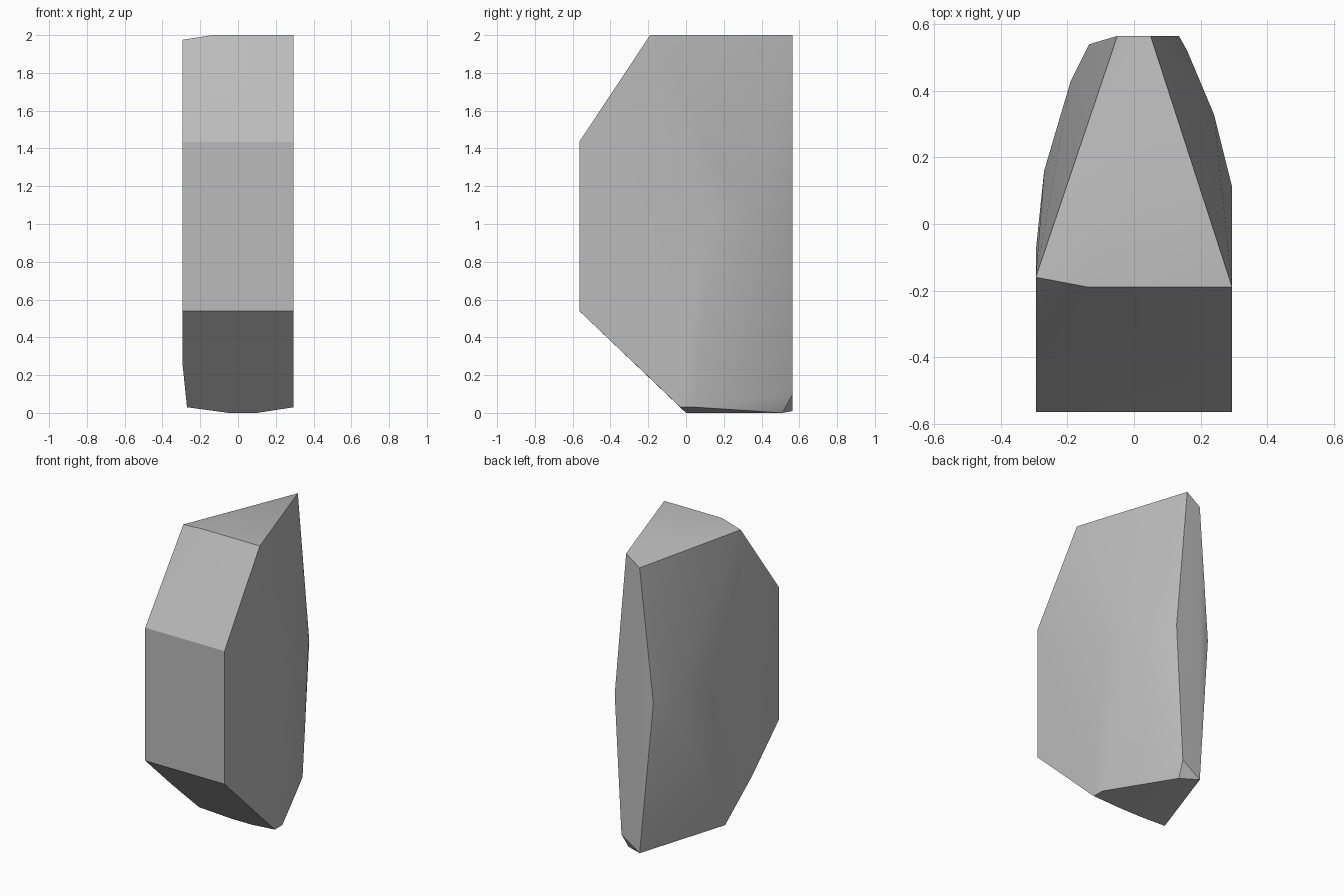
import bpy
import bmesh
import math

default_cube = bpy.data.objects.get("Cube")
if default_cube:
    bpy.data.objects.remove(default_cube, do_unlink=True)

HALF_WIDTH = 0.295
BACK = 0.565


def make_material(name, colour):
    material = bpy.data.materials.new(name)
    material.use_nodes = True
    material.diffuse_color = colour
    material.node_tree.nodes["Principled BSDF"].inputs["Base Color"].default_value = colour
    return material


def build_hull(name, points, material):
    """Wrap a convex solid around the given corner points."""
    mesh = bpy.data.meshes.new(name)
    bm = bmesh.new()
    for point in points:
        bm.verts.new(point)
    hull = bmesh.ops.convex_hull(bm, input=bm.verts[:])
    loose = [v for v in bm.verts if not v.link_faces]
    bmesh.ops.delete(bm, geom=loose, context="VERTS")
    bmesh.ops.dissolve_limit(bm, angle_limit=math.radians(0.5),
                             verts=bm.verts[:], edges=bm.edges[:])
    bmesh.ops.recalc_face_normals(bm, faces=bm.faces[:])
    bm.to_mesh(mesh)
    bm.free()
    mesh.materials.append(material)
    rock = bpy.data.objects.new(name, mesh)
    bpy.context.collection.objects.link(rock)
    return rock


# Flat front face
corners = [(side * HALF_WIDTH, -BACK, z) for side in (-1, 1) for z in (0.54, 1.435)]

# Top slab, clipped at the left corner of the front edge
corners += [(HALF_WIDTH, -0.19, 2), (-0.135, -0.19, 2), (-HALF_WIDTH, -0.16, 1.975),
            (0.05, BACK, 2), (-0.05, BACK, 1.93)]

# Chipped underside
corners += [(HALF_WIDTH, -0.03, 0.03), (HALF_WIDTH, 0.05, 0.03), (0.1, 0, 0),
            (-0.05, 0, 0), (-0.27, -0.03, 0.03), (0.07, 0.51, 0),
            (0.085, BACK, 0.1), (-0.05, BACK, 0.01), (-HALF_WIDTH, -0.28, 0.27)]

# Rounded flanks, bulging most at mid height
right_flank = [(HALF_WIDTH, 0.11), (0.24, 0.33), (0.16, 0.52), (0.135, BACK)]
left_flank = [(-HALF_WIDTH, -0.08), (-0.27, 0.16), (-0.19, 0.43), (-0.135, 0.54)]
corners += [(x, y, 1.03) for x, y in right_flank + left_flank]

stone = make_material("stone grey", (0.5, 0.5, 0.5, 1))
rock = build_hull("rock", corners, stone)

# Soft shading on the flanks, crisp chipped edges elsewhere
bpy.ops.object.select_all(action="DESELECT")
rock.select_set(True)
bpy.context.view_layer.objects.active = rock
bpy.ops.object.shade_smooth_by_angle(angle=math.radians(30))
